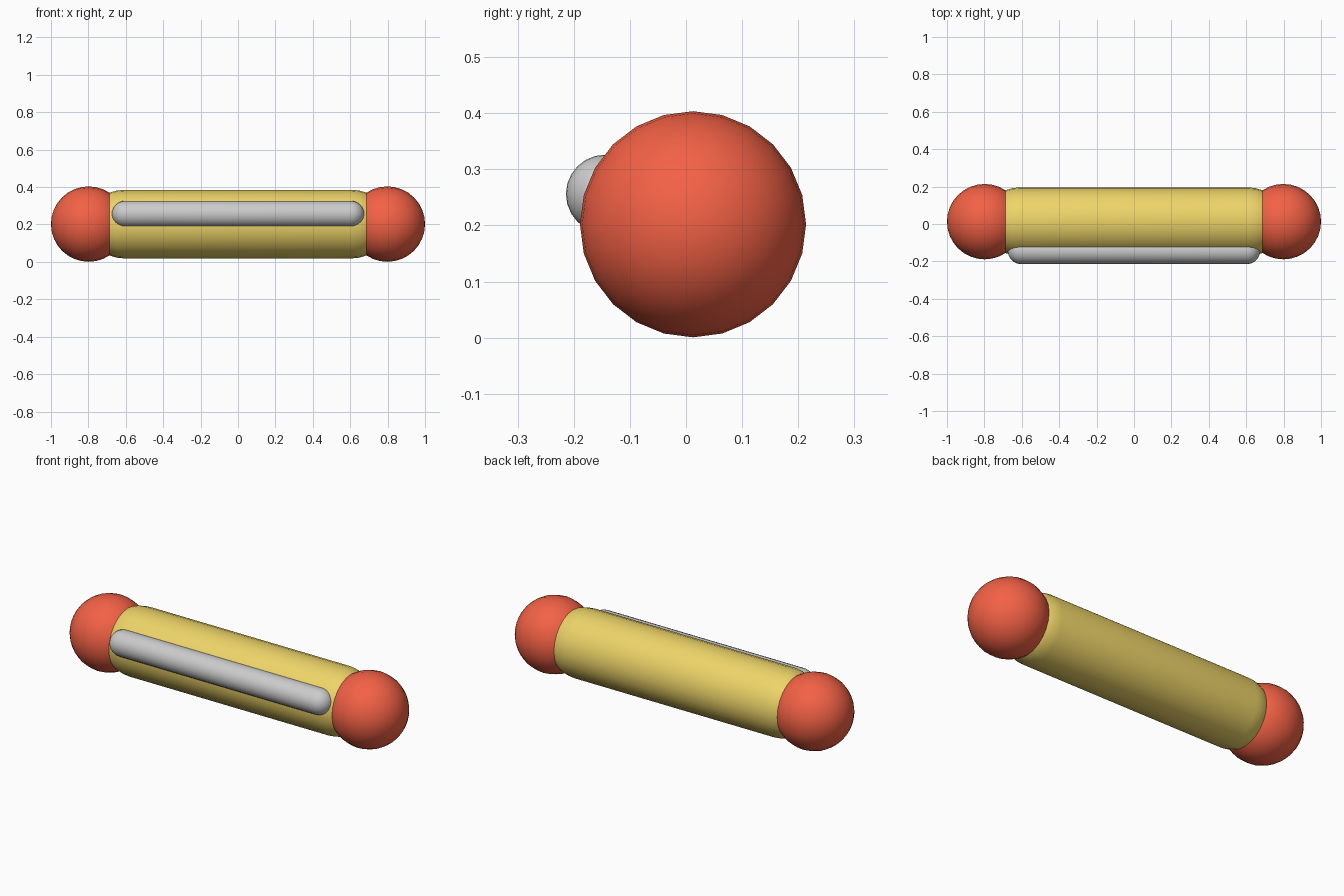
import bpy, bmesh
from math import sin, cos, pi
from mathutils import Vector

if "Cube" in bpy.data.objects:
    bpy.data.objects.remove(bpy.data.objects["Cube"])

def material(name, rgb):
    m = bpy.data.materials.new(name)
    m.diffuse_color = (*rgb, 1)
    m.use_nodes = True
    m.node_tree.nodes["Principled BSDF"].inputs["Base Color"].default_value = m.diffuse_color
    return m

red = material("red", (0.9, 0.12, 0.06))
yellow = material("yellow", (0.85, 0.66, 0.14))

def capsule(name, radius, half, loc, mat=None, sides=24, rings=8):
    """Rounded bar along x; half = 0 gives a ball."""
    prof = []
    for s in (-1, 1):
        for i in range(rings + 1):
            a = pi / 2 * i / rings
            if s < 0:
                prof.append((-half - radius * cos(a), radius * sin(a)))
            else:
                prof.append((half + radius * sin(a), radius * cos(a)))
    bm = bmesh.new()
    vs = [bm.verts.new((x, 0, r)) for x, r in prof]
    edges = [bm.edges.new(p) for p in zip(vs, vs[1:])]
    bmesh.ops.spin(bm, geom=vs + edges, cent=(0, 0, 0), axis=(1, 0, 0),
                   angle=2 * pi, steps=sides, dvec=Vector((0, 0, 0)))
    bmesh.ops.remove_doubles(bm, verts=bm.verts, dist=1e-4)
    bmesh.ops.recalc_face_normals(bm, faces=bm.faces)
    for f in bm.faces:
        f.smooth = True
    me = bpy.data.meshes.new(name)
    bm.to_mesh(me)
    bm.free()
    if mat:
        me.materials.append(mat)
    ob = bpy.data.objects.new(name, me)
    ob.location = loc
    bpy.context.collection.objects.link(ob)
    return ob

CY, CZ = 0.0125, 0.202
# Main rounded bar
capsule("main_bar", 0.183, 0.613, (0, CY, CZ), yellow)
# Ball at each end
for side, x in (("left", -0.7985), ("right", 0.7985)):
    capsule(side + "_end_ball", 0.2015, 0, (x, CY, CZ), red)
# Thin strip let into the front
capsule("front_strip", 0.07, 0.604, (0, -0.144, 0.256))
